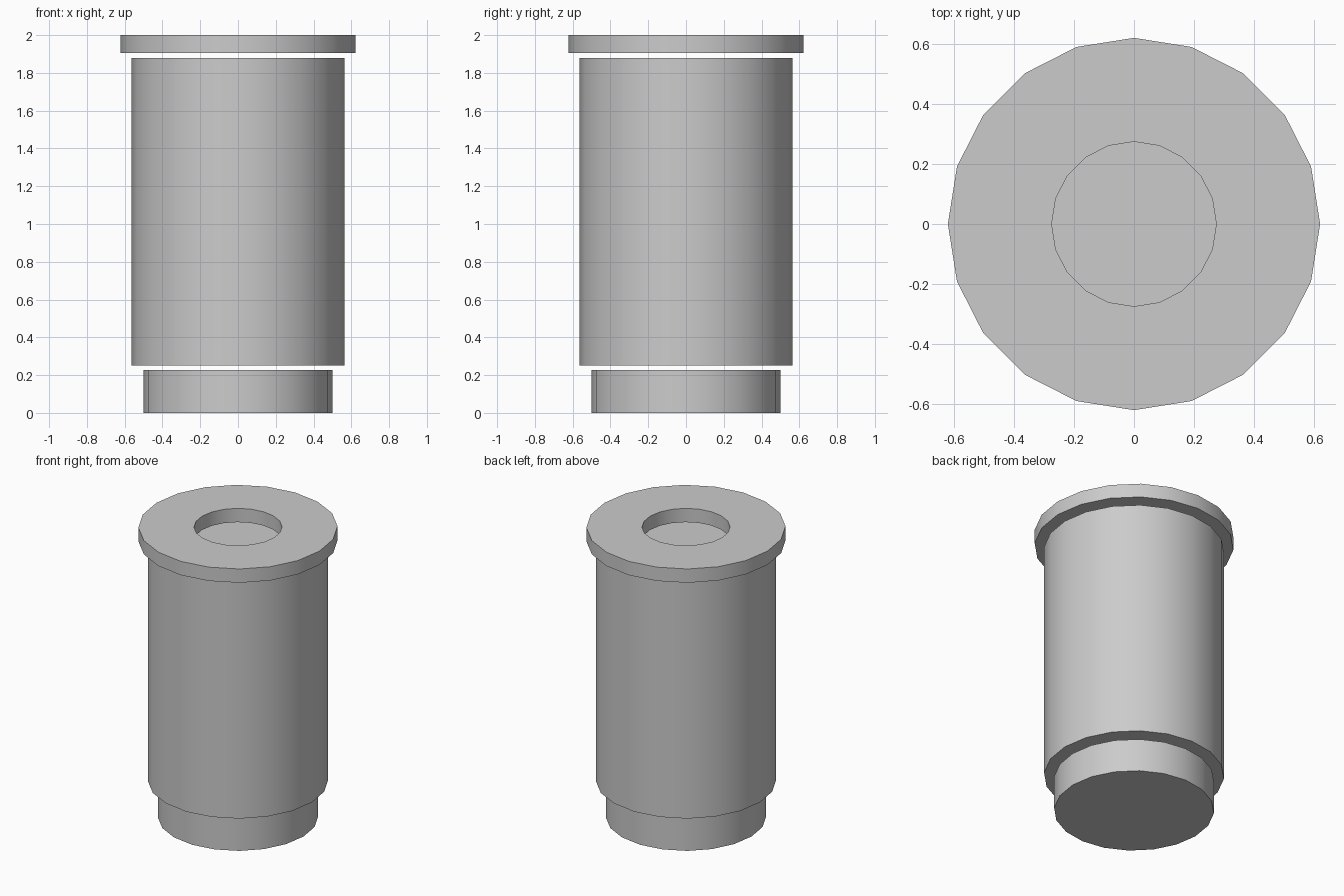
import bpy
import math

SIDES = 20

cube = bpy.data.objects.get("Cube")
if cube:
    bpy.data.objects.remove(cube, do_unlink=True)

grey = bpy.data.materials.new("plain_grey")
grey.use_nodes = True
grey.diffuse_color = (0.6, 0.6, 0.6, 1)
grey.node_tree.nodes["Principled BSDF"].inputs["Base Color"].default_value = (0.6, 0.6, 0.6, 1)


def finish(obj, name):
    obj.name = name
    obj.data.materials.clear()
    obj.data.materials.append(grey)
    bpy.ops.object.select_all(action="DESELECT")
    obj.select_set(True)
    bpy.context.view_layer.objects.active = obj
    bpy.ops.object.shade_smooth_by_angle(angle=math.radians(30))


def drum(name, radius, bottom, top):
    bpy.ops.mesh.primitive_cylinder_add(
        vertices=SIDES, radius=radius, depth=top - bottom,
        location=(0, 0, (bottom + top) / 2))
    finish(bpy.context.object, name)


def ring(name, outer, inner, bottom, top):
    # Rectangular cross-section turned around the vertical axis
    profile = [(outer, bottom), (outer, top), (inner, top), (inner, bottom)]
    verts, faces = [], []
    for i in range(SIDES):
        a = math.tau * i / SIDES
        verts += [(r * math.cos(a), r * math.sin(a), z) for r, z in profile]
        n = (i + 1) % SIDES
        for k in range(4):
            m = (k + 1) % 4
            faces.append((i * 4 + k, n * 4 + k, n * 4 + m, i * 4 + m))
    mesh = bpy.data.meshes.new(name)
    mesh.from_pydata(verts, [], faces)
    obj = bpy.data.objects.new(name, mesh)
    bpy.context.collection.objects.link(obj)
    finish(obj, name)


# Narrow foot, main body and open collar, separated by thin gaps
drum("foot", 0.5, 0, 0.227)
drum("body", 0.563, 0.252, 1.88)
ring("top_collar", 0.622, 0.275, 1.905, 2.0)
